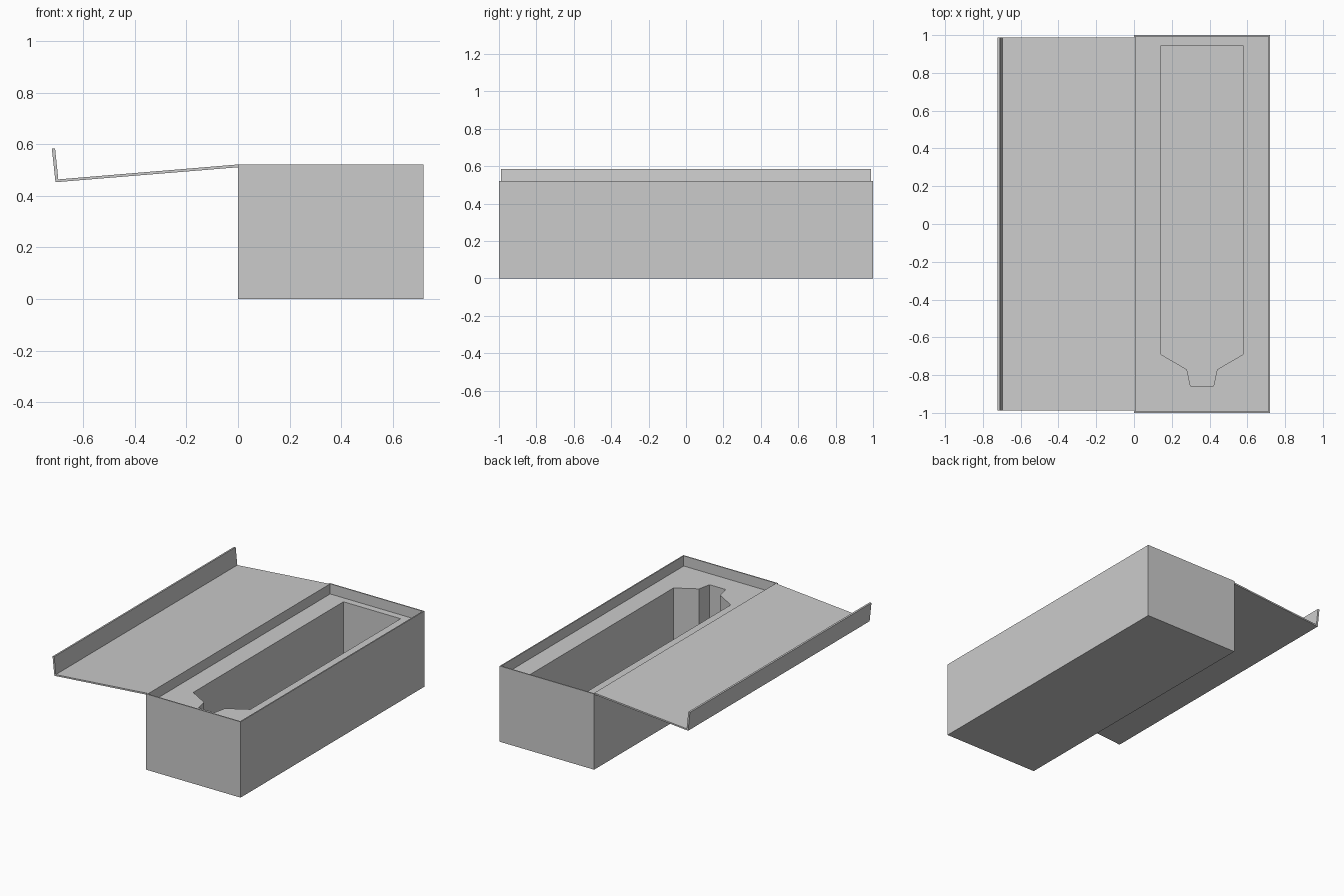
import bpy, bmesh
from mathutils import Vector, Matrix

if "Cube" in bpy.data.objects:
    bpy.data.objects.remove(bpy.data.objects["Cube"])

WIDTH, HALF_LEN, HEIGHT, WALL = 0.72, 1.0, 0.522, 0.008
FOAM_TOP = 0.452


def finish(name, bm):
    bmesh.ops.recalc_face_normals(bm, faces=bm.faces)
    mesh = bpy.data.meshes.new(name)
    bm.to_mesh(mesh)
    bm.free()
    obj = bpy.data.objects.new(name, mesh)
    bpy.context.collection.objects.link(obj)
    return obj


def prism(name, loops, start, end, axis="Z"):
    """Extrude 2D outlines (the first is the outside, others are holes)."""
    bm = bmesh.new()
    edges = []
    for loop in loops:
        vs = [bm.verts.new((a, b, 0)) for a, b in loop]
        edges += [bm.edges.new((vs[i - 1], vs[i])) for i in range(len(vs))]
    bmesh.ops.triangle_fill(bm, edges=edges, use_beauty=True, use_dissolve=False)
    up = bmesh.ops.extrude_face_region(bm, geom=bm.faces[:], use_keep_orig=True)
    top = [g for g in up["geom"] if isinstance(g, bmesh.types.BMVert)]
    bmesh.ops.translate(bm, verts=top, vec=(0, 0, end - start))
    for v in bm.verts:
        a, b, c = v.co
        v.co = (a, b, c + start) if axis == "Z" else (a, c + start, b)
    return finish(name, bm)


# Tray: thin-walled open box
bm = bmesh.new()
bmesh.ops.create_cube(bm, size=1, matrix=Matrix.Translation((WIDTH / 2, 0, HEIGHT / 2))
                      @ Matrix.Diagonal((WIDTH, 2 * HALF_LEN, HEIGHT, 1)))
bm.normal_update()
top_face = max(bm.faces, key=lambda f: f.calc_center_median().z)
bmesh.ops.inset_region(bm, faces=[top_face], thickness=WALL, use_even_offset=True)
ext = bmesh.ops.extrude_discrete_faces(bm, faces=[top_face])
bmesh.ops.translate(bm, verts=ext["faces"][0].verts[:], vec=Vector((0, 0, WALL - HEIGHT)))
finish("tray", bm)

# Padded insert with a bottle-shaped cutout
x0, x1, y1 = WALL, WIDTH - WALL, HALF_LEN - WALL
outside = [(x0, -y1), (x1, -y1), (x1, y1), (x0, y1)]
half = [(0.218, 0.945), (0.218, -0.69), (0.08, -0.77), (0.061, -0.858)]
cutout = [(0.36 + x, y) for x, y in half] + [(0.36 - x, y) for x, y in reversed(half)]
prism("insert", [outside, cutout], WALL, FOAM_TOP)

# Opened lid with its closing lip
lid_profile = [(0, HEIGHT), (-0.697, 0.464), (-0.7095, 0.584), (-0.722, 0.583),
               (-0.708, 0.453), (0, 0.511)]
prism("lid", [lid_profile], -0.988, 0.988, axis="Y")
